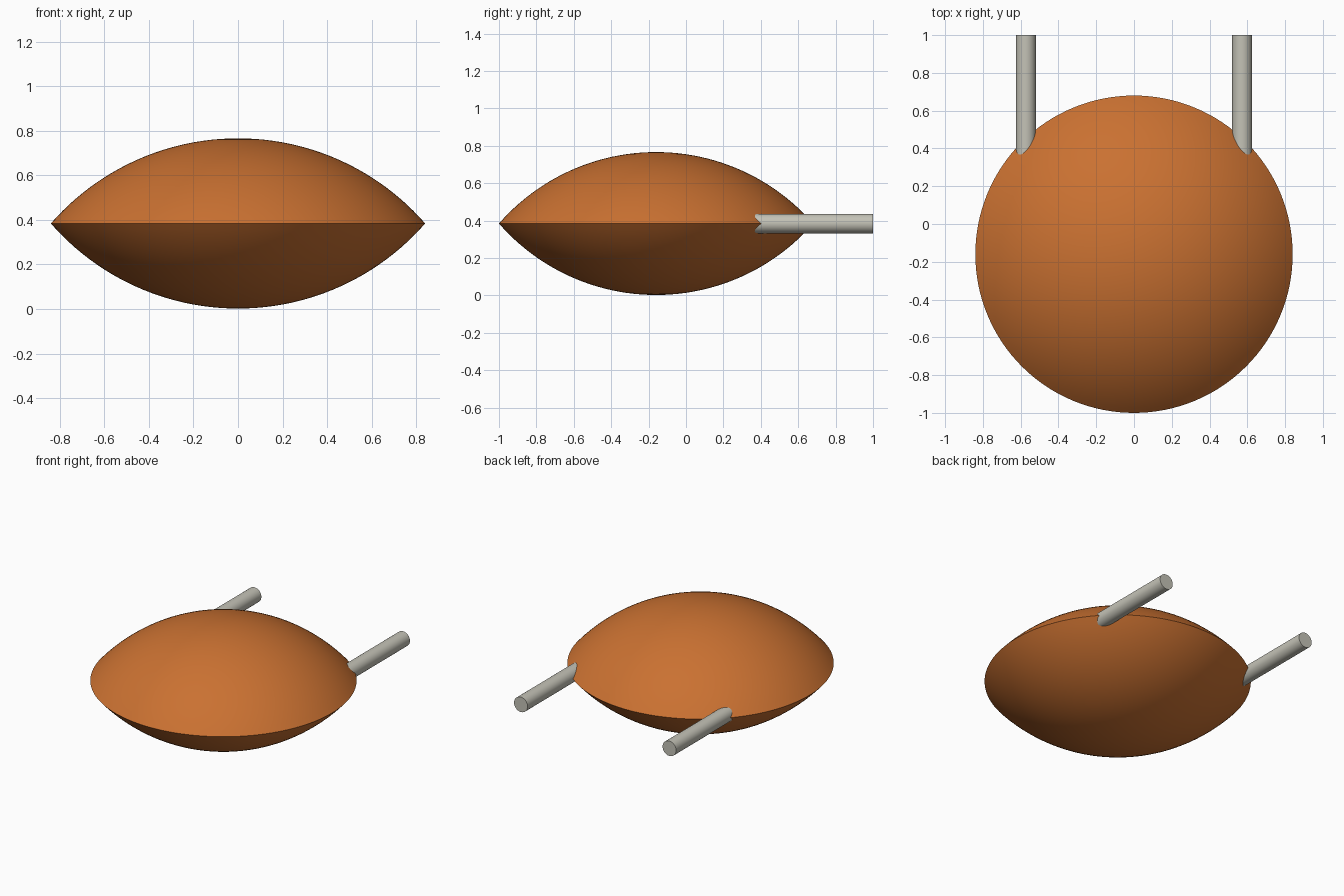
import bpy, bmesh, math
from mathutils import Matrix

old = bpy.data.objects.get("Cube")
if old:
    bpy.data.objects.remove(old, do_unlink=True)

RIM_RADIUS, DOME, RIM_Z, BODY_Y = 0.84, 0.382, 0.384, -0.16
ROD_X, ROD_RADIUS, ROD_START, ROD_END = 0.572, 0.052, 0.28, 1.0


def material(name, rgb):
    mat = bpy.data.materials.new(name)
    mat.use_nodes = True
    mat.diffuse_color = (*rgb, 1)
    mat.node_tree.nodes["Principled BSDF"].inputs["Base Color"].default_value = (*rgb, 1)
    return mat


def add_object(name, bm, mat):
    bmesh.ops.recalc_face_normals(bm, faces=bm.faces[:])
    mesh = bpy.data.meshes.new(name)
    bm.to_mesh(mesh)
    bm.free()
    mesh.materials.append(mat)
    obj = bpy.data.objects.new(name, mesh)
    bpy.context.collection.objects.link(obj)
    bpy.ops.object.select_all(action='DESELECT')
    obj.select_set(True)
    bpy.context.view_layer.objects.active = obj
    bpy.ops.object.shade_smooth_by_angle(angle=math.radians(35))
    return obj


orange = material("burnt orange", (0.59, 0.165, 0.031))
grey = material("warm grey", (0.55, 0.54, 0.47))

# Lens body: two shallow spherical caps meeting at a sharp rim, lathed round z
sphere = (RIM_RADIUS ** 2 + DOME ** 2) / (2 * DOME)
half_angle = math.asin(RIM_RADIUS / sphere)
steps = 24
cap = []
for i in range(steps + 1):
    a = half_angle * i / steps
    cap.append((sphere * math.sin(a), DOME - sphere * (1 - math.cos(a))))
profile = cap + [(r, -z) for r, z in reversed(cap[:-1])]

bm = bmesh.new()
verts = [bm.verts.new((r, 0, z)) for r, z in profile]
edges = [bm.edges.new(pair) for pair in zip(verts, verts[1:])]
bmesh.ops.spin(bm, geom=verts + edges, cent=(0, 0, 0), axis=(0, 0, 1),
               angle=math.tau, steps=128, use_duplicate=False)
bmesh.ops.remove_doubles(bm, verts=bm.verts[:], dist=0.0001)
body = add_object("lens_body", bm, orange)
body.location = (0, BODY_Y, RIM_Z)

# Two straight rods running backward from the rim
for side, name in ((1, "left_rod"), (-1, "right_rod")):
    bm = bmesh.new()
    bmesh.ops.create_cone(bm, cap_ends=True, segments=48, radius1=ROD_RADIUS,
                          radius2=ROD_RADIUS, depth=ROD_END - ROD_START,
                          matrix=Matrix.Rotation(math.pi / 2, 4, 'X'))
    rod = add_object(name, bm, grey)
    rod.location = (side * ROD_X, (ROD_START + ROD_END) / 2, RIM_Z)
